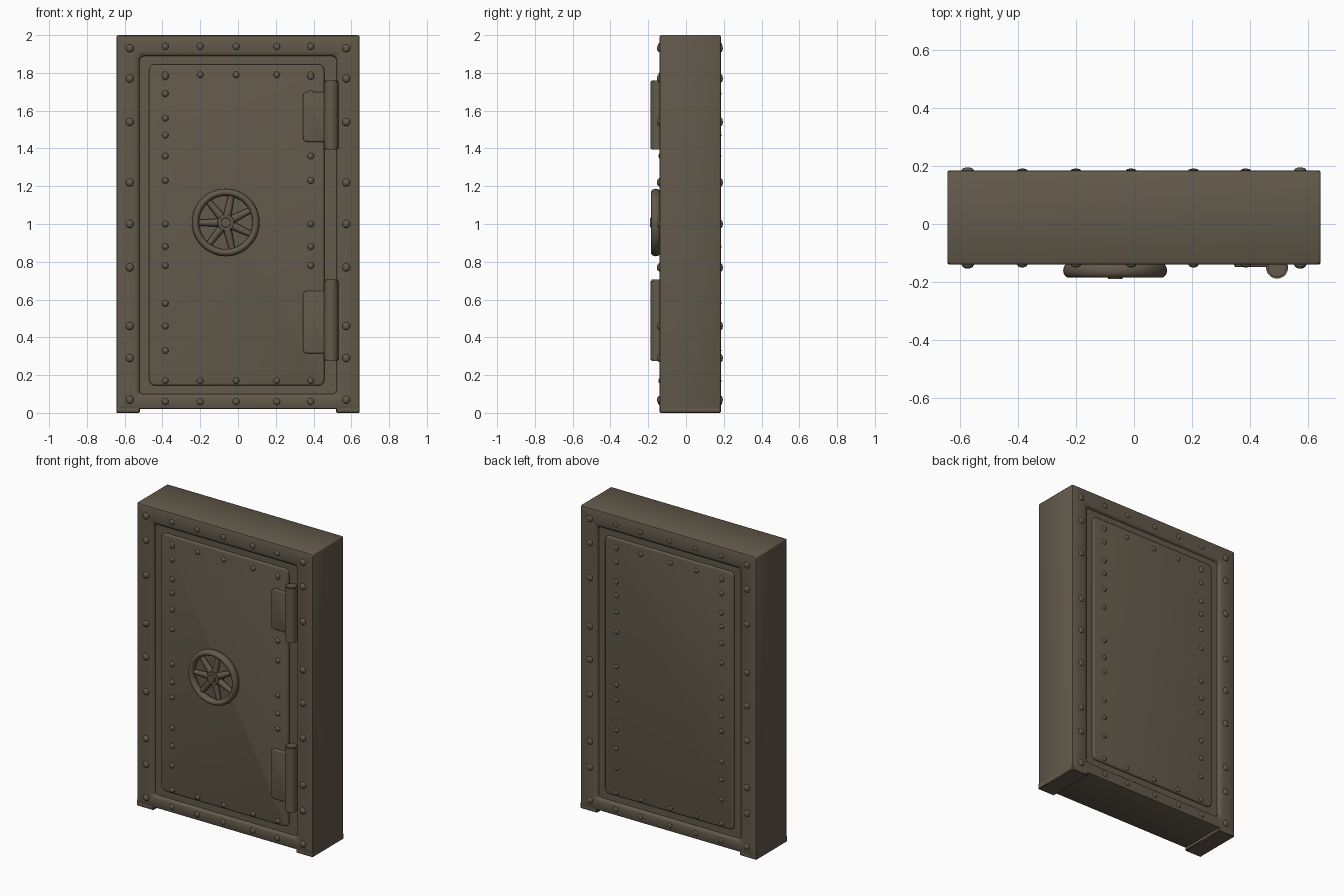
import bpy, bmesh, math
from mathutils import Matrix, Vector

if "Cube" in bpy.data.objects:
    bpy.data.objects.remove(bpy.data.objects["Cube"])

paint = bpy.data.materials.new("dull_olive_steel")
paint.diffuse_color = (0.122, 0.100, 0.069, 1)
paint.use_nodes = True
paint.node_tree.nodes["Principled BSDF"].inputs["Base Color"].default_value = paint.diffuse_color


def finish(name, bm, angle=40):
    bmesh.ops.recalc_face_normals(bm, faces=bm.faces)
    me = bpy.data.meshes.new(name)
    bm.to_mesh(me)
    bm.free()
    ob = bpy.data.objects.new(name, me)
    bpy.context.collection.objects.link(ob)
    me.materials.append(paint)
    bpy.ops.object.select_all(action='DESELECT')
    ob.select_set(True)
    bpy.context.view_layer.objects.active = ob
    bpy.ops.object.shade_smooth_by_angle(angle=math.radians(angle))
    return ob


def outline(x0, x1, z0, z1, r, n=5):
    """Rounded rectangle as (x, z) points."""
    pts = []
    for k, (cx, cz) in enumerate([(x1 - r, z1 - r), (x0 + r, z1 - r),
                                  (x0 + r, z0 + r), (x1 - r, z0 + r)]):
        for i in range(n):
            a = math.pi / 2 * (k + i / (n - 1))
            pts.append((cx + r * math.cos(a), cz + r * math.sin(a)))
    return pts


def loft(name, rings, closed=False):
    """Skin a list of (outline, y); closed joins last to first, else capped."""
    bm = bmesh.new()
    loops = [[bm.verts.new((x, y, z)) for x, z in pts] for pts, y in rings]
    pairs = list(zip(loops, loops[1:])) + ([(loops[-1], loops[0])] if closed else [])
    for a, b in pairs:
        for i in range(len(a)):
            j = (i + 1) % len(a)
            bm.faces.new((a[i], a[j], b[j], b[i]))
    if not closed:
        bm.faces.new(loops[0])
        bm.faces.new(loops[-1])
    return finish(name, bm)


def plate(name, x0, x1, z0, z1, r, y_base, y_face, soft):
    """Rounded plate with a softened face edge."""
    d = math.copysign(soft, y_base - y_face)
    rings = [(outline(x0, x1, z0, z1, r), y_base)]
    for i in range(4):
        a = math.pi / 2 * i / 3
        s = soft * (1 - math.cos(a))
        rings.append((outline(x0 + s, x1 - s, z0 + s, z1 - s, max(r - s, 0.002)),
                      y_face + d * (1 - math.sin(a))))
    return loft(name, rings)


def cyl(bm, r1, r2, depth, loc, axis='Z', seg=28):
    m = Matrix.Translation(loc)
    if axis == 'Y':
        m = m @ Matrix.Rotation(math.pi / 2, 4, 'X')
    bmesh.ops.create_cone(bm, cap_ends=True, segments=seg, radius1=r1, radius2=r2,
                          depth=depth, matrix=m)


# Frame: closed profile swept round the doorway (t: 0 outer edge, 1 opening)
FRONT, BACK = -0.14, 0.185


def frame_ring(t):
    def mix(a, b):
        return a + (b - a) * t
    return outline(mix(-0.643, -0.52), mix(0.643, 0.52), mix(0.02, 0.1),
                   mix(2.0, 1.887), mix(0.008, 0.025))


profile = [(0, FRONT + 0.01), (0.03, FRONT + 0.003), (0.1, FRONT), (0.78, FRONT),
           (0.9, FRONT + 0.004), (0.97, FRONT + 0.011), (1, FRONT + 0.03),
           (1, BACK - 0.03), (0.97, BACK - 0.011), (0.9, BACK - 0.004),
           (0.78, BACK), (0.1, BACK), (0.03, BACK - 0.003), (0, BACK - 0.01)]
loft("door_frame", [(frame_ring(t), y) for t, y in profile], closed=True)

# Feet under the side posts
for name, x0, x1 in (("left_foot", -0.643, -0.52), ("right_foot", 0.52, 0.643)):
    bm = bmesh.new()
    bmesh.ops.create_cube(bm, size=1, matrix=Matrix.Translation(
        ((x0 + x1) / 2, (FRONT + BACK) / 2, 0.02)) @ Matrix.Diagonal(
        (x1 - x0, BACK - FRONT - 0.002, 0.04, 1)))
    bmesh.ops.bevel(bm, geom=bm.edges[:], offset=0.004, segments=1, affect='EDGES')
    finish(name, bm)

# Recessed core (groove floor) and the raised door faces
loft("door_core", [(outline(-0.53, 0.53, 0.08, 1.9, 0.01), y) for y in (-0.118, 0.163)])
plate("door_front", -0.47, 0.457, 0.145, 1.845, 0.03, -0.11, -0.134, 0.01)
plate("door_back", -0.47, 0.47, 0.145, 1.845, 0.03, 0.155, 0.178, 0.01)

# Rivets
heights = (0.07, 0.29, 0.46, 0.77, 1.0, 1.22, 1.54, 1.77, 1.93)
door_heights = (0.33, 0.46, 0.58, 0.78, 0.88, 1.0, 1.23, 1.36, 1.47, 1.56, 1.69, 1.78)


def rivets(name, spots, y, r=0.021, h=0.014):
    bm = bmesh.new()
    for x, z in spots:
        bmesh.ops.create_uvsphere(bm, u_segments=12, v_segments=8, radius=1,
                                  matrix=Matrix.Translation((x, y, z)) @
                                  Matrix.Diagonal((r, h, r, 1)))
    finish(name, bm, 60)


row = (-0.385, -0.2, -0.01, 0.205, 0.385)
posts = [(s * 0.573, z) for s in (-1, 1) for z in heights]
beams = [(x, z) for x in row for z in (0.06, 1.94)]
panel = [(s * 0.385, z) for s in (-1, 1) for z in door_heights]
panel += [(x, z) for x in row for z in (0.17, 1.79)]
rivets("frame_rivets_front", posts, FRONT)
rivets("beam_rivets_front", beams, FRONT, 0.018, 0.01)
rivets("door_rivets_front", panel, -0.134, 0.017, 0.012)
rivets("frame_rivets_back", posts, BACK, 0.021, 0.01)
rivets("beam_rivets_back", beams, BACK, 0.018, 0.006)
rivets("door_rivets_back", panel, 0.178, 0.016, 0.009)

# Hinges: barrel and leaf
for name, z0, z1 in (("upper_hinge", 1.395, 1.76), ("lower_hinge", 0.275, 0.705)):
    bm = bmesh.new()
    cyl(bm, 0.038, 0.038, z1 - z0, (0.493, -0.15, (z0 + z1) / 2))
    rims = [e for e in bm.edges if len({len(f.verts) for f in e.link_faces}) == 2]
    bmesh.ops.bevel(bm, geom=rims, offset=0.006, segments=2, affect='EDGES')
    finish(name + "_barrel", bm)
    plate(name + "_leaf", 0.345, 0.475, z0 + 0.04, z1 - 0.06, 0.02, -0.125, -0.149, 0.008)

# Hand wheel: rim, hub and tapered spokes
C = Vector((-0.065, -0.16, 1.008))
bpy.ops.mesh.primitive_torus_add(major_radius=0.16, minor_radius=0.019, location=C,
                                 rotation=(math.pi / 2, 0, 0),
                                 major_segments=48, minor_segments=14)
rim = bpy.context.object
rim.name = "wheel_rim"
rim.scale.z = 1.3
rim.data.materials.append(paint)
bpy.ops.object.shade_smooth()

bm = bmesh.new()
cyl(bm, 0.055, 0.042, 0.05, (C.x, -0.152, C.z), 'Y')
cyl(bm, 0.027, 0.025, 0.02, (C.x, -0.18, C.z), 'Y')
finish("wheel_hub", bm)

bm = bmesh.new()
for i in range(7):
    m = (Matrix.Translation((C.x, -0.156, C.z)) @
         Matrix.Rotation(math.radians(12 + i * 360 / 7), 4, 'Y') @
         Matrix.Translation((0, 0, 0.095)) @ Matrix.Diagonal((1, 0.9, 1, 1)))
    bmesh.ops.create_cone(bm, cap_ends=True, segments=8, radius1=0.022, radius2=0.015,
                          depth=0.13, matrix=m)
finish("wheel_spokes", bm, 60)
